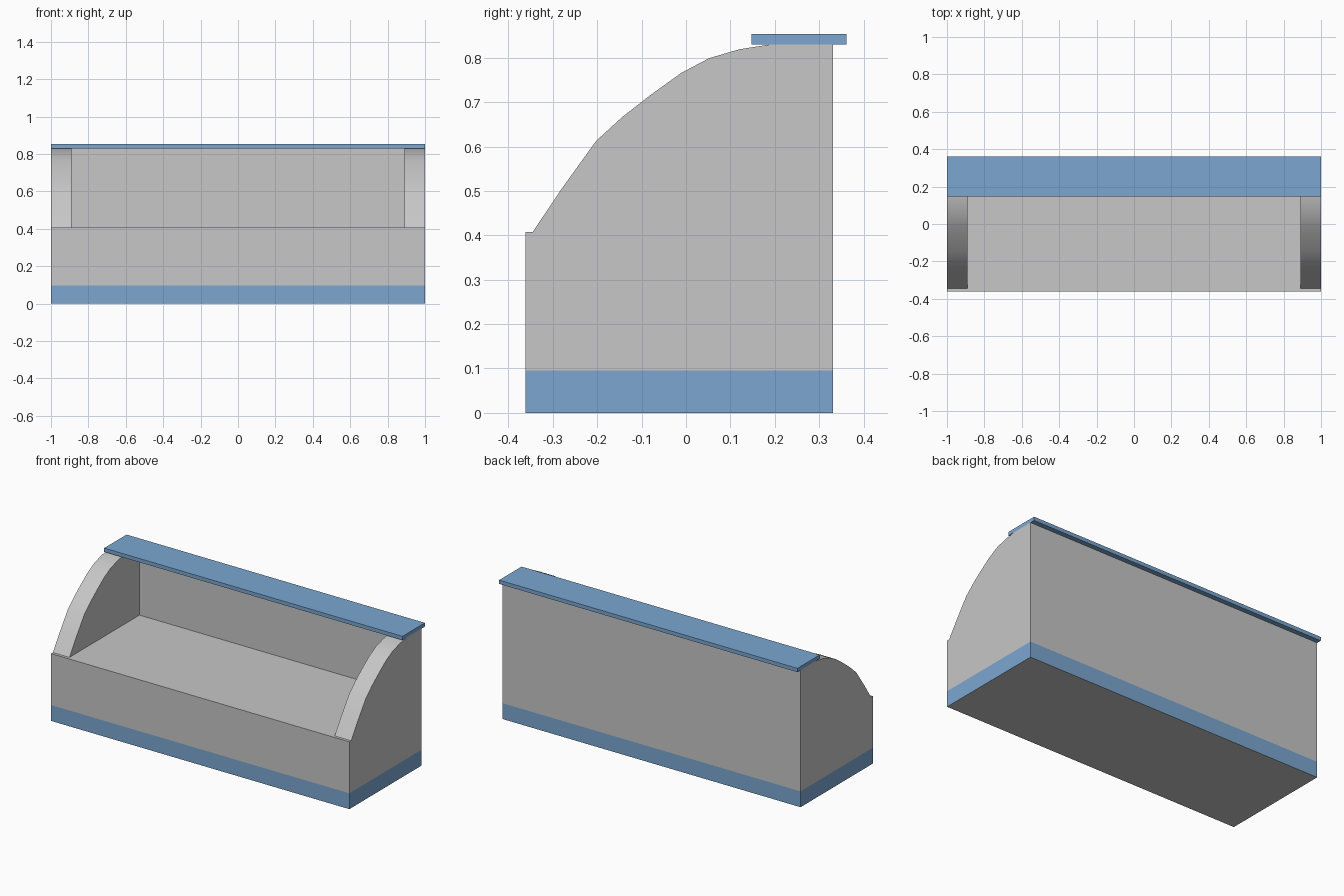
import bpy, bmesh, math
from mathutils import Vector

cube = bpy.data.objects.get("Cube")
if cube:
    bpy.data.objects.remove(cube, do_unlink=True)


def material(name, rgb):
    m = bpy.data.materials.new(name)
    m.use_nodes = True
    m.diffuse_color = (*rgb, 1)
    m.node_tree.nodes["Principled BSDF"].inputs["Base Color"].default_value = (*rgb, 1)
    return m


GREY = material("light_grey", (0.57, 0.57, 0.57))
BLUE = material("soft_blue", (0.2, 0.39, 0.64))

FRONT, BACK = -0.362, 0.331
SEAT, TOP, BAND = 0.408, 0.83, 0.096
INNER = 0.889


def finish(bm, name, *mats):
    bmesh.ops.recalc_face_normals(bm, faces=bm.faces)
    mesh = bpy.data.meshes.new(name)
    bm.to_mesh(mesh)
    bm.free()
    for m in mats:
        mesh.materials.append(m)
    obj = bpy.data.objects.new(name, mesh)
    bpy.context.collection.objects.link(obj)
    return obj


def box(lo, hi):
    bm = bmesh.new()
    bmesh.ops.create_cube(bm, size=1)
    lo, hi = Vector(lo), Vector(hi)
    for v in bm.verts:
        v.co = (lo + hi) / 2 + v.co * (hi - lo)
    return bm


# Counter body, cut so that a painted band runs around its foot
bm = box((-1, FRONT, 0), (1, BACK, SEAT))
bmesh.ops.bisect_plane(bm, geom=bm.verts[:] + bm.edges[:] + bm.faces[:],
                       plane_co=(0, 0, BAND), plane_no=(0, 0, 1))
bm.normal_update()
for f in bm.faces:
    if f.calc_center_median().z < BAND and abs(f.normal.z) < 0.5:
        f.material_index = 1
finish(bm, "body", GREY, BLUE)

# Thin back wall between the end panels
finish(box((-INNER, BACK - 0.005, SEAT), (INNER, BACK, TOP)), "back_wall", GREY)

# Overhanging top shelf
finish(box((-1, 0.147, TOP), (1, 0.361, 0.853)), "top_shelf", BLUE)

# Curved end panels
PROFILE = [(BACK, SEAT), (-0.345, SEAT), (-0.28, 0.505), (-0.203, 0.612),
           (-0.143, 0.667), (-0.08, 0.716), (-0.012, 0.765), (0.052, 0.799),
           (0.12, 0.819), (0.19, TOP), (BACK, TOP)]
for side, label in ((1, "left"), (-1, "right")):
    bm = bmesh.new()
    face = bm.faces.new([bm.verts.new((side * INNER, y, z)) for y, z in PROFILE])
    geom = bmesh.ops.extrude_face_region(bm, geom=[face], use_keep_orig=True)["geom"]
    moved = [g for g in geom if isinstance(g, bmesh.types.BMVert)]
    bmesh.ops.translate(bm, verts=moved, vec=(side * (1 - INNER), 0, 0))
    panel = finish(bm, label + "_end_panel", GREY)
    bpy.ops.object.select_all(action="DESELECT")
    panel.select_set(True)
    bpy.context.view_layer.objects.active = panel
    bpy.ops.object.shade_smooth_by_angle(angle=math.radians(30))
